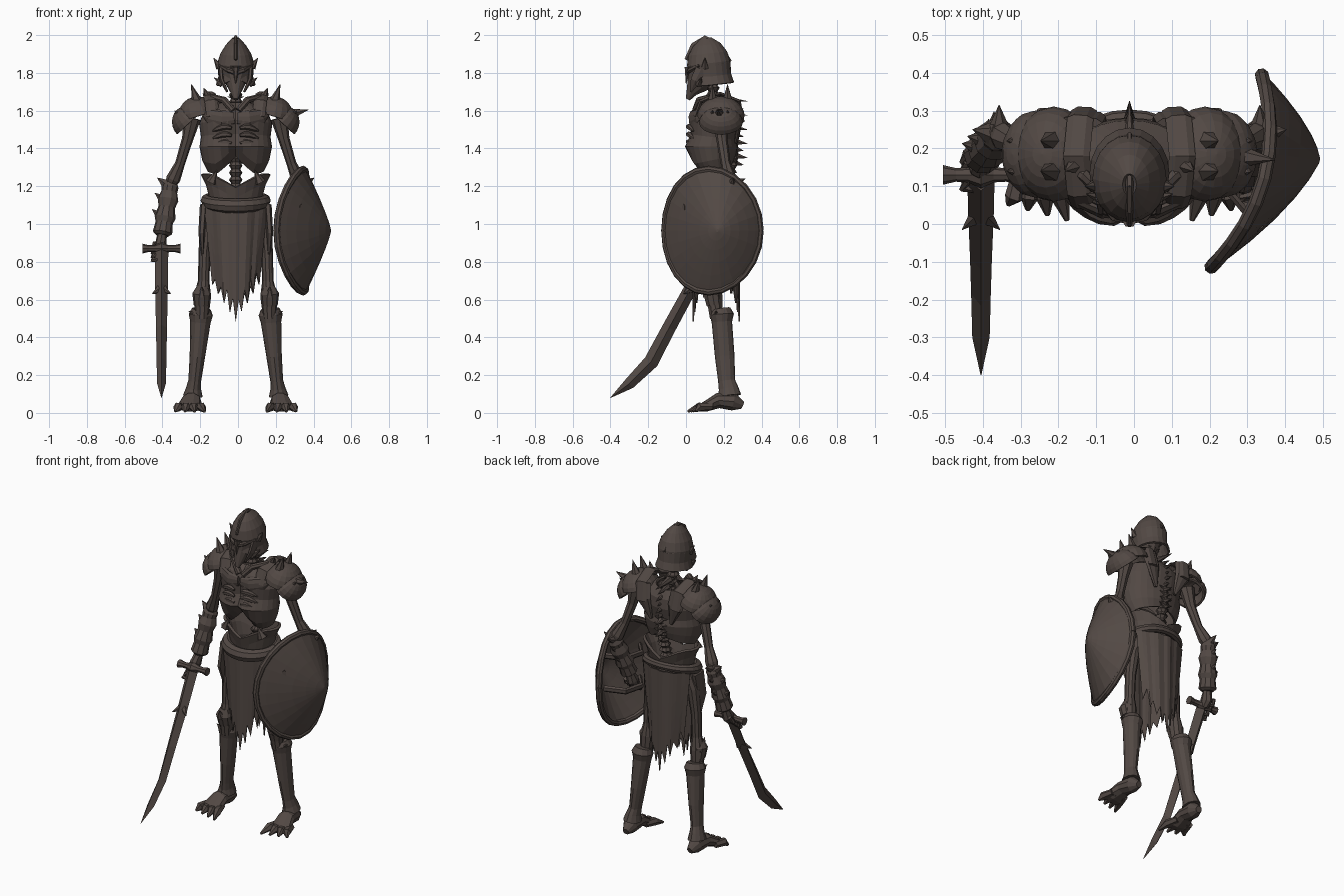
import bpy, bmesh, math, random
from mathutils import Vector, Matrix

if "Cube" in bpy.data.objects:
    bpy.data.objects.remove(bpy.data.objects["Cube"])
random.seed(4)
MID = -.012
SIDES = {"left": 1, "right": -1}
made = []
bone = bpy.data.materials.new("dark brown bone")
bone.use_nodes = True
bone.diffuse_color = (.085, .066, .058, 1)
bone.node_tree.nodes["Principled BSDF"].inputs["Base Color"].default_value = bone.diffuse_color

def at(side, x, y, z):
    return Vector((MID + side * x, y, z))

def tube(bm, path, radii, sides=8, across=(1, 0, 0), capped=True):
    """Loft a ring along a path; radii is a list or one size, each a number or a (wide, deep) pair."""
    path = [Vector(p) for p in path]
    rings = []
    for i, centre in enumerate(path):
        along = (path[min(i + 1, len(path) - 1)] - path[max(i - 1, 0)]).normalized()
        wide = Vector(across)
        wide = (wide - along * wide.dot(along)).normalized()
        deep = along.cross(wide)
        size = radii[i] if isinstance(radii, list) else radii
        a, b = size if isinstance(size, tuple) else (size, size)
        angles = [math.tau * k / sides for k in range(sides)]
        rings.append([bm.verts.new(centre + wide * a * math.cos(t) + deep * b * math.sin(t)) for t in angles])
    bridge(bm, rings)
    if capped:
        bm.faces.new(rings[0][::-1])
        bm.faces.new(rings[-1])

def bridge(bm, rings):
    for low, high in zip(rings, rings[1:]):
        for k in range(len(low)):
            bm.faces.new((low[k - 1], low[k], high[k], high[k - 1]))

def spike(bm, base, tip, radius=.014):
    base, tip = Vector(base), Vector(tip)
    across = (0, 1, 0) if abs((tip - base).normalized().x) > .7 else (1, 0, 0)
    tube(bm, [base, tip], [radius, .001], 6, across)

def finish(name, bm, thick=0):
    bmesh.ops.recalc_face_normals(bm, faces=bm.faces)
    mesh = bpy.data.meshes.new(name)
    bm.to_mesh(mesh)
    bm.free()
    mesh.materials.append(bone)
    obj = bpy.data.objects.new(name, mesh)
    bpy.context.collection.objects.link(obj)
    if thick:
        solid = obj.modifiers.new("thickness", "SOLIDIFY")
        solid.thickness, solid.offset = thick, 0
    made.append(obj)

def stack(name, rows, sides=16, thick=0, warp=None):
    """Upright loft from rows of (height, depth position, half width, half depth)."""
    bm = bmesh.new()
    tube(bm, [(MID, y, z) for z, y, a, b in rows], [(a, b) for z, y, a, b in rows], sides, capped=not thick)
    for v in bm.verts if warp else []:
        warp(v.co)
    finish(name, bm, thick)

def middle(co, reach):
    return max(0, 1 - abs(co.x - MID) / reach)

# Helmet, crest and face
def brow_line(co):
    co.z += .05 * middle(co, .09) if co.z < 1.8 and co.y < .1 else 0

stack("helmet", [(1.735, .135, .1, .115), (1.78, .13, .086, .104), (1.85, .12, .092, .11), (1.9, .115, .076, .098),
                 (1.945, .11, .048, .07), (1.98, .105, .014, .025)], 20, .012, brow_line)
stack("helmet_band", [(1.82, .125, .092, .108), (1.84, .122, .097, .115), (1.86, .12, .092, .108)], 20)
stack("skull", [(1.66, .01, .012, .012), (1.7, .03, .03, .03), (1.74, .06, .05, .06), (1.79, .09, .078, .085),
                (1.85, .1, .08, .085)], 12)
bm = bmesh.new()
tube(bm, [(MID, 0, 1.87), (MID, .04, 1.945), (MID, .1, 1.985), (MID, .17, 1.945), (MID, .235, 1.86)],
     [(.008, .01), (.009, .018), (.011, .015), (.009, .018), (.008, .01)], 6)
spike(bm, (MID, .1, 1.97), (MID, .1, 2))
spike(bm, (MID, .01, 1.83), (MID, 0, 1.74), .02)
for s in SIDES.values():
    tube(bm, [at(s, 0, .01, 1.8), at(s, .04, .02, 1.815), at(s, .085, .07, 1.84)], [.012, .014, .008], 6, (0, 0, 1))
    tube(bm, [at(s, .08, .08, 1.82), at(s, .075, .05, 1.76), at(s, .045, .025, 1.7)], [(.012, .035), (.012, .03), .006], 6)
    for base, tip in (((.085, .1, 1.83), (.118, .1, 1.88)), ((.07, .07, 1.74), (.115, .08, 1.775))):
        spike(bm, at(s, *base), at(s, *tip), .022)
finish("crest_and_cheek_guards", bm)

# Spine with its back spines
bm = bmesh.new()
for i in range(17):
    t = i / 16
    z, y = 1.14 + .6 * t, .19 + .075 * math.sin(math.pi * min(1, t * 1.1)) - .05 * t
    tube(bm, [(MID, y, z - .019), (MID, y, z), (MID, y, z + .019)], [.036, .024, .036])
    if .25 < t < .9:
        spike(bm, (MID, y, z), (MID, .325 - .02 * (i % 2), z - .015), .026)
        for s in SIDES.values():
            spike(bm, at(s, 0, y + .02, z), at(s, .045, y + .03, z + .01))
finish("spine", bm)

# Chest shell, ribs, chest plates, collar bones and shoulder blades
def rib_arch(co):
    if co.z < 1.35:
        co.z += (.1 if co.y < .15 else .02) * middle(co, .1)
    elif co.y < .1:
        co.y += .03 * middle(co, .05)

stack("ribcage", [(1.285, .155, .145, .09), (1.34, .14, .172, .12), (1.41, .13, .186, .138), (1.46, .14, .178, .12),
                  (1.53, .145, .188, .13), (1.59, .155, .165, .115), (1.63, .16, .09, .08)], 28, .012, rib_arch)
bm = bmesh.new()
for s in SIDES.values():
    for row in range(3):
        xs = [.022 + .025 * k for k in range(5)]
        path = [at(s, x, .14 - .13 * math.sqrt(1 - (x / .19) ** 2), 1.42 + .04 * row + .015 * math.sin(x * 30)) for x in xs]
        tube(bm, path, [.008, .015, .016, .013, .004], 6, (0, 0, 1))
    tube(bm, [at(s, .008, .035, 1.56), at(s, .07, .035, 1.555), at(s, .14, .065, 1.57), at(s, .17, .09, 1.58)],
         [(.03, .012), (.048, .022), (.042, .018), .01], 10, (0, 0, 1))
    tube(bm, [at(s, .015, .05, 1.6), at(s, .06, .07, 1.655), at(s, .12, .13, 1.67), at(s, .2, .18, 1.62)], .019, 8, (0, 0, 1))
    tube(bm, [at(s, .13, .27, 1.64), at(s, .11, .285, 1.55), at(s, .07, .265, 1.43)], [(.06, .015), (.05, .015), .01], 8)
finish("ribs_and_collar", bm)

# Shoulder armour
def dome(name, centre, size, tilt):
    bm = bmesh.new()
    bmesh.ops.create_uvsphere(bm, u_segments=18, v_segments=12, radius=1)
    bmesh.ops.delete(bm, geom=[v for v in bm.verts if v.co.z < -.2], context="VERTS")
    bm.transform(Matrix.Translation(centre) @ Matrix.Rotation(tilt, 4, "Y") @ Matrix.Diagonal((*size, 1)))
    finish(name, bm, .012)

for word, s in SIDES.items():
    dome("upper_shoulder_guard_" + word, at(s, .2, .185, 1.57), (.1, .12, .1), s * .3)
    dome("lower_shoulder_guard_" + word, at(s, .245, .185, 1.535), (.085, .11, .09), s * .75)
    bm = bmesh.new()
    tube(bm, [at(s, .12, .05, 1.57), at(s, .13, .08, 1.65), at(s, .14, .18, 1.69), at(s, .13, .28, 1.65),
              at(s, .12, .3, 1.54)], (.035, .012), 6)
    spike(bm, at(s, .14, .16, 1.66), at(s, .17, .14, 1.72), .03)
    for y in (.14, .22):
        spike(bm, at(s, .2, y, 1.63), at(s, .235, y, 1.74), .036)
        spike(bm, at(s, .27, y, 1.56), at(s, .325, y, 1.6), .035)
    if s > 0:
        spike(bm, at(s, .28, .18, 1.58), at(s, .385, .17, 1.605), .035)
    finish("shoulder_spikes_" + word, bm)

# Pelvis, belt and ragged cloth
def hip_flare(co):
    co.z -= .07 * middle(co, .13) if co.z > 1.18 else 0

stack("pelvis", [(1.05, .16, .14, .1), (1.13, .16, .13, .095), (1.21, .16, .15, .1), (1.265, .16, .178, .115)],
      20, .016, hip_flare)
bm = bmesh.new()
turns = [math.tau * k / 24 for k in range(25)]
tube(bm, [(MID + .155 * math.cos(t), .16 + .12 * math.sin(t), 1.125 + .03 * math.sin(t)) for t in turns],
     [.031 - .008 * math.sin(t) for t in turns], 8, (0, 0, 1))
for s in SIDES.values():
    spike(bm, at(s, .13, .08, 1.22), at(s, .1, .07, 1.285), .03)
    tube(bm, [at(s, .17, .14, 1.1), at(s, .18, .12, .95), at(s, .175, .13, .82)], [(.02, .05), (.018, .045), .005], 6)
finish("belt", bm)
for word, facing in (("front", -1), ("back", 1)):
    bm = bmesh.new()
    grid = []
    for c in range(17):
        u = c / 8 - 1
        hem = .55 + .13 * abs(u) + (.06 * random.random() + .03 if c % 2 else -.065 * (1 - abs(u)))
        y = .16 + facing * (.12 - .07 * u * u + .004 * math.cos(c * 1.7))
        grid.append([bm.verts.new((MID + u * (.168 - .009 * r), y, 1.12 + (hem - 1.12) * r / 5)) for r in range(6)])
    for left, right in zip(grid, grid[1:]):
        for r in range(5):
            bm.faces.new((left[r], right[r], right[r + 1], left[r + 1]))
    finish("ragged_cloth_" + word, bm, .008)

# Legs, feet, arms and hands
for word, s in SIDES.items():
    bm = bmesh.new()
    tube(bm, [at(s, .11, .16, 1.1), at(s, .15, .155, 1), at(s, .165, .15, .85), at(s, .17, .15, .7), at(s, .175, .15, .62),
              at(s, .18, .16, .5)], [.045, .04, .032, .03, .045, .035], 10)
    finish("thigh_" + word, bm)
    bm = bmesh.new()
    tube(bm, [at(s, .175, .14, .67), at(s, .18, .14, .63), at(s, .18, .15, .57)], [.03, .05, .042], 10)
    tube(bm, [at(s, .182, .185, .55), at(s, .185, .19, .52), at(s, .187, .19, .48), at(s, .203, .205, .3),
              at(s, .217, .215, .17), at(s, .223, .225, .13), at(s, .227, .23, .09)],
         [.05, .064, .054, (.041, .052), (.034, .045), (.04, .052), (.052, .062)], 12)
    spike(bm, at(s, .18, .11, .62), at(s, .18, .085, .67), .025)
    spike(bm, at(s, .2, .16, .51), at(s, .25, .16, .54), .025)
    finish("greave_" + word, bm)
    bm = bmesh.new()
    tube(bm, [at(s, .225, .3, .04), at(s, .23, .25, .06), at(s, .235, .17, .065), at(s, .245, .1, .032), at(s, .25, .07, .024)],
         [.02, (.045, .05), (.052, .042), (.068, .028), (.06, .016)], 10)
    for k in range(4):
        x, tip = .2 + .03 * k, .165 + .052 * k
        tube(bm, [at(s, x, .14, .035), at(s, (x + tip) / 2, .07, .032), at(s, tip, .01 + .014 * k, .008)], [.02, .025, .007], 6)
    finish("foot_" + word, bm)
    elbow = at(s, .345, .24, 1.21)
    wrist = at(s, .39, .18, .94) if s < 0 else at(s, .31, .14, .97)
    bm = bmesh.new()
    tube(bm, [at(s, .23, .185, 1.56), at(s, .255, .19, 1.45), at(s, .295, .21, 1.32), at(s, .33, .23, 1.24), elbow],
         [.045, .03, .026, .038, .03])
    finish("upper_arm_" + word, bm)
    bm = bmesh.new()
    steps = {-.1: .025, .05: .045, .15: .042, .3: .055, .45: .044, .65: .056, .75: .046, .95: .052, 1: .035}
    tube(bm, [elbow.lerp(wrist, t) for t in steps], list(steps.values()), 10)
    for t in (0, .3, .62):
        base = elbow.lerp(wrist, t)
        spike(bm, base + Vector((s * .025, 0, 0)), base + Vector((s * .07, .01, .035)), .03)
        spike(bm, base, base + Vector((0, .075, .03)), .035)
    finish("forearm_guard_" + word, bm)
    bm = bmesh.new()
    palm = wrist + Vector((-.008, -.02, -.05))
    tube(bm, [wrist, palm, palm - Vector((0, .02, .035))], [.026, (.03, .042), .025])
    for k in range(4):
        knuckle = palm + Vector((s * .03, .03 - .024 * k, .01 - .02 * k))
        bend, tip = Vector((s * .012, -.02, -.03)), Vector((-s * .04, -.03, -.035))
        tube(bm, [knuckle, knuckle + bend, knuckle + tip], [.013, .014, .008], 6, (0, 1, 0))
    finish("hand_" + word, bm)

# Curved sword
SWORD = -.405
bm = bmesh.new()
tube(bm, [(SWORD, y, z) for y, z in [(.12, .85), (.03, .67), (-.09, .45), (-.185, .27), (-.3, .155), (-.4, .08)]],
     [.036, .034, (.029, .036), (.026, .039), (.023, .03), .001], 4)
tube(bm, [(SWORD, .12, .85), (SWORD, .17, .93), (SWORD, .2, .98), (SWORD, .215, 1)], [.017, .017, .026, .01])
tube(bm, [(SWORD + k / 30, .13, .87) for k in range(-3, 4)], [.026, .018, .02, .036, .02, .018, .026], 8, (0, 1, 0))
for s in SIDES.values():
    spike(bm, (SWORD, .03, .66), (SWORD + s * .05, -.015, .63), .03)
finish("sword", bm)

# Bent round shield with an off-centre peak
OUT, ALONG, HUB = Vector((.967, -.255, 0)), Vector((.255, .967, 0)), Vector((.262, .14, .965))

def shield_ring(r):
    spots = [(r * math.cos(t), r * math.sin(t)) for t in turns]
    return [HUB + ALONG * (a * .27 + .085 * (1 - r)) + Vector((0, 0, b * .335)) + OUT * (.08 * (1 - a * a) + .128 * (1 - r ** 1.2))
            for a, b in spots]

bm = bmesh.new()
rings = [[bm.verts.new(p) for p in shield_ring(r)[:-1]] for r in (.02, .15, .3, .5, .7, .85, 1)]
bridge(bm, rings)
bm.faces.new(rings[0])
finish("shield_face", bm, .016)
bm = bmesh.new()
tube(bm, shield_ring(.97), .019, 8, OUT)
for height in (-.09, .12):
    grip = HUB + Vector((0, 0, height))
    tube(bm, [grip + ALONG * d + OUT * n for d, n in ((-.13, .11), (-.06, .01), (.06, .01), (.13, .12))], (.02, .012), 6, (0, 0, 1))
finish("shield_rim_and_grips", bm)

# Smooth shading with crisp edges
for obj in bpy.context.view_layer.objects:
    obj.select_set(obj in made)
bpy.context.view_layer.objects.active = made[0]
bpy.ops.object.shade_smooth_by_angle(angle=math.radians(48))
